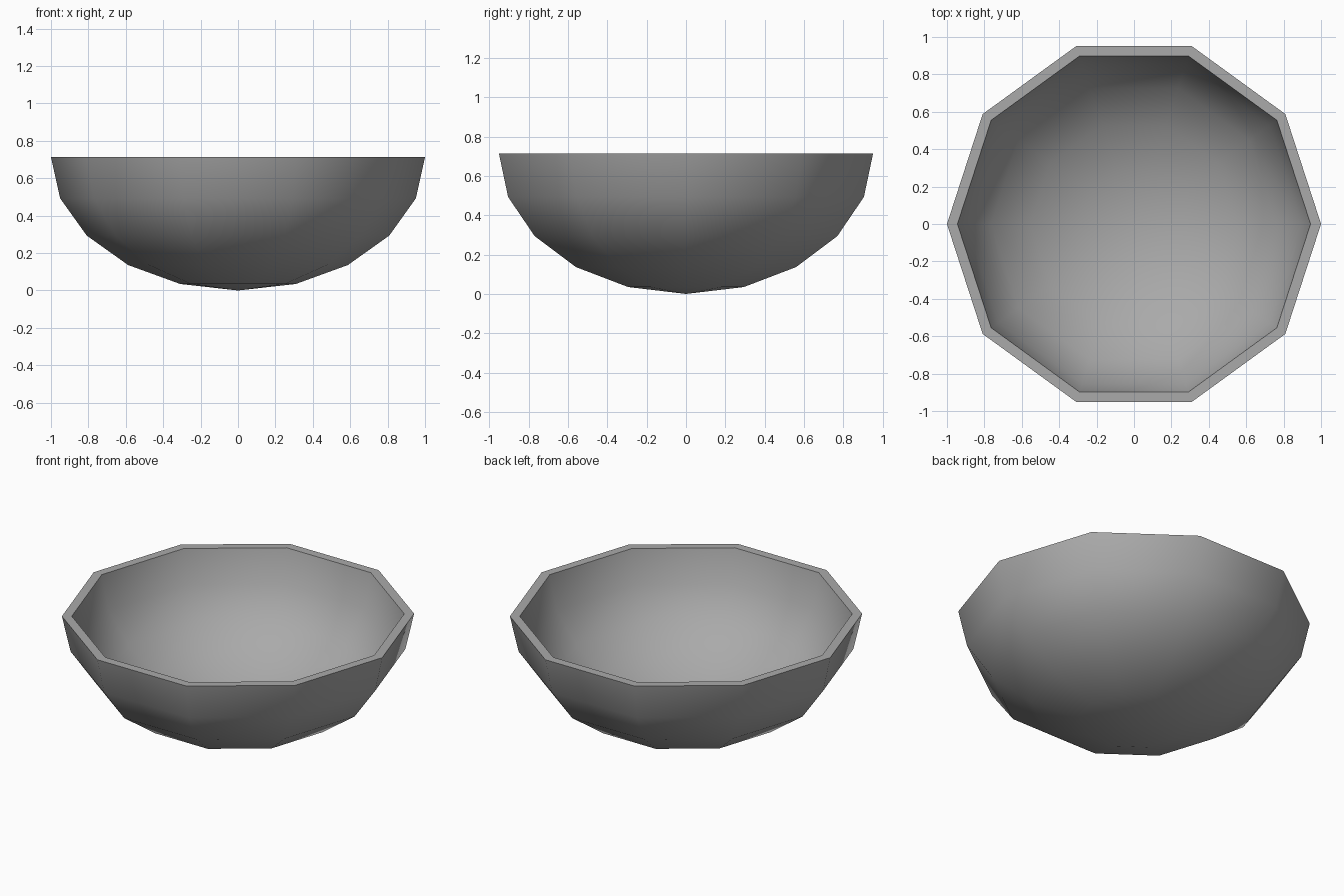
import bpy, bmesh
from math import sin, cos, radians, pi

old = bpy.data.objects.get("Cube")
if old:
    bpy.data.objects.remove(old, do_unlink=True)

SIDES = 10        # facets around the bowl
HEIGHT = 0.713
INNER_RADIUS = 0.944
INNER_DEPTH = 0.67

# Plain grey material
grey = bpy.data.materials.new("grey")
grey.use_nodes = True
colour = (0.4, 0.4, 0.4, 1)
grey.diffuse_color = colour
grey.node_tree.nodes["Principled BSDF"].inputs["Base Color"].default_value = colour


def shell_profile(radius, depth):
    """Points of a squashed quarter circle, from the pole up to the rim."""
    angles = [radians(18 * i) for i in range(6)]
    return [(radius * sin(a), 0, HEIGHT - depth * cos(a)) for a in angles]


# Outer shell up to the rim, then the inner shell back down
profile = shell_profile(1, HEIGHT) + shell_profile(INNER_RADIUS, INNER_DEPTH)[::-1]

# Spin the profile into a closed, thick bowl
bm = bmesh.new()
verts = [bm.verts.new(p) for p in profile]
edges = [bm.edges.new(pair) for pair in zip(verts, verts[1:])]
bmesh.ops.spin(bm, geom=verts + edges, cent=(0, 0, 0), axis=(0, 0, 1),
               angle=2 * pi, steps=SIDES)
bmesh.ops.remove_doubles(bm, verts=bm.verts[:], dist=0.0005)
bmesh.ops.recalc_face_normals(bm, faces=bm.faces[:])

mesh = bpy.data.meshes.new("bowl")
bm.to_mesh(mesh)
bm.free()
mesh.materials.append(grey)
bowl = bpy.data.objects.new("bowl", mesh)
bpy.context.collection.objects.link(bowl)

# Smooth walls with a crisp flat rim
bpy.ops.object.select_all(action="DESELECT")
bowl.select_set(True)
bpy.context.view_layer.objects.active = bowl
bpy.ops.object.shade_smooth_by_angle(angle=radians(60))
